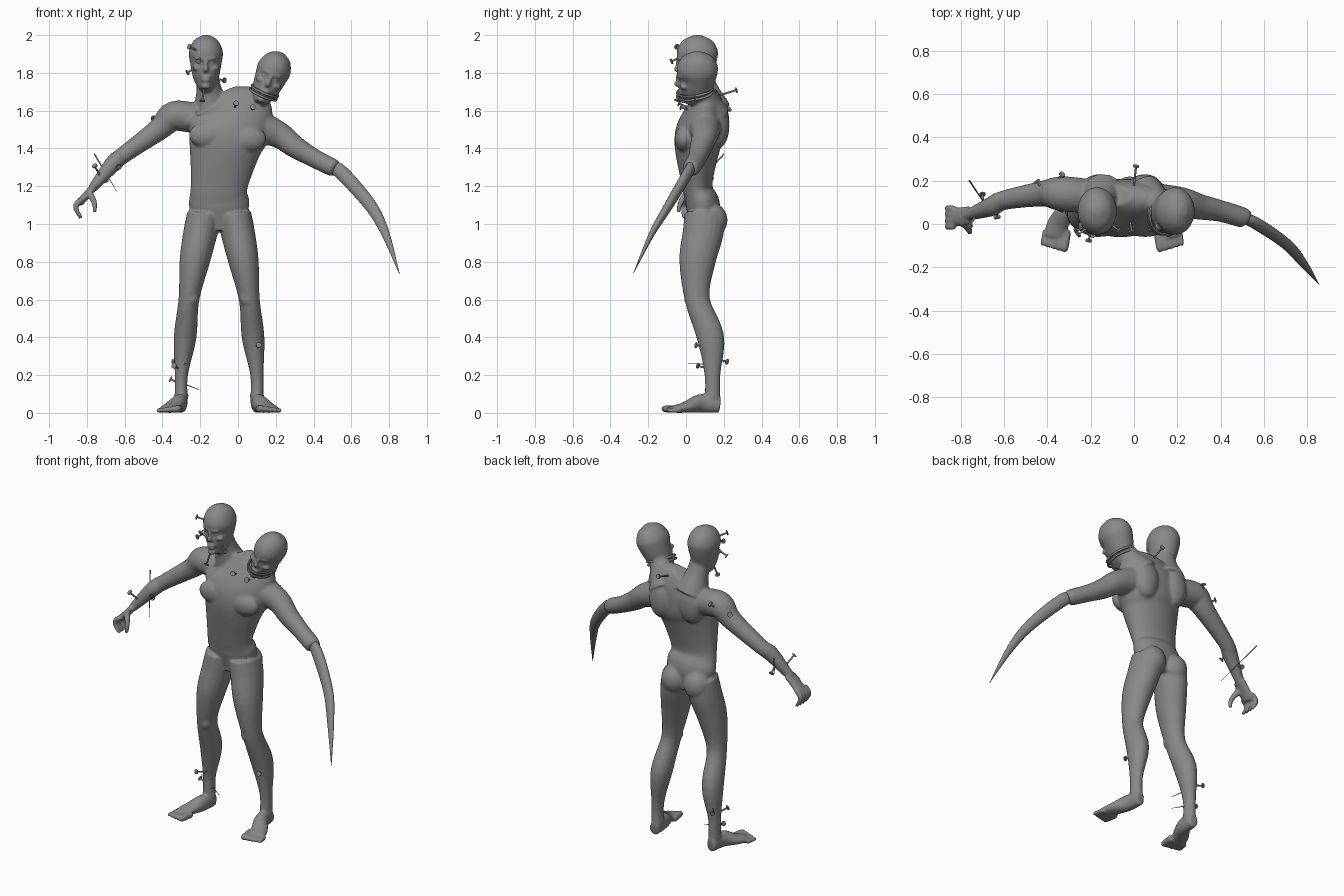
import bpy
import bmesh
import math
from mathutils import Matrix, Vector

cube = bpy.data.objects.get("Cube")
if cube:
    bpy.data.objects.remove(cube, do_unlink=True)

FRONT = Vector((0, -1, 0))
UP = Vector((0, 0, 1))
HERE = Matrix.Identity(4)

grey = bpy.data.materials.new("grey_skin")
grey.use_nodes = True
colour = (.25, .25, .25, 1)
grey.diffuse_color = colour
grey.node_tree.nodes["Principled BSDF"].inputs["Base Color"].default_value = colour


def spline(keys, steps):
    """Smooth curve through key sections."""
    padded = [keys[0] * 2 - keys[1]] + keys + [keys[-1] * 2 - keys[-2]]
    result = []
    for before, start, end, after in zip(padded, padded[1:], padded[2:], padded[3:]):
        leave = (end - before) / 2
        arrive = (after - start) / 2
        for i in range(steps):
            t = i / steps
            ease = t * t * (3 - 2 * t)
            result.append(start.lerp(end, ease) + leave * t * (1 - t) ** 2
                          - arrive * t * t * (1 - t))
    return result + [keys[-1]]


def tube(bm, keys, flat=1, ref=FRONT, sides=20, steps=5, matrix=HERE):
    """Closed loft of ellipses; a key is a position, a radius and maybe a second radius."""
    keys = [Vector(key if len(key) > 4 else (*key, key[-1] * flat)) for key in keys]
    path = spline(keys, steps)
    points = [section.to_3d() for section in map(lambda s: Vector(s[:3]), path)]
    rings = []
    for i, section in enumerate(path):
        ahead = points[min(i + 1, len(points) - 1)]
        behind = points[max(i - 1, 0)]
        along = (ahead - behind).normalized()
        side = ref.cross(along).normalized()
        other = along.cross(side)
        ring = []
        for j in range(sides):
            angle = math.tau * j / sides
            offset = (side * math.cos(angle) * section[3]
                      + other * math.sin(angle) * section[4])
            ring.append(bm.verts.new(matrix @ (points[i] + offset)))
        rings.append(ring)
    for low, high in zip(rings, rings[1:]):
        for j in range(sides):
            bm.faces.new((low[j - 1], low[j], high[j], high[j - 1]))
    bm.faces.new(rings[0][::-1])
    bm.faces.new(rings[-1])


def lump(bm, centre, radii, matrix=HERE):
    """Ellipsoid used for muscle and bone."""
    place = matrix @ Matrix.Translation(centre) @ Matrix.Diagonal((*radii, 1))
    bmesh.ops.create_icosphere(bm, subdivisions=3, radius=1, matrix=place)


def finish(name, bm):
    """Turn the built mesh into a smooth shaded object."""
    bmesh.ops.recalc_face_normals(bm, faces=bm.faces)
    mesh = bpy.data.meshes.new(name)
    bm.to_mesh(mesh)
    bm.free()
    mesh.materials.append(grey)
    obj = bpy.data.objects.new(name, mesh)
    bpy.context.collection.objects.link(obj)
    bpy.ops.object.select_all(action="DESELECT")
    obj.select_set(True)
    bpy.context.view_layer.objects.active = obj
    bpy.ops.object.shade_smooth_by_angle(angle=math.radians(45))
    return obj


body = bmesh.new()

# Torso, with chest muscles and shoulder blades
tube(body, [(-.1, .1, .97, .12, .07), (-.1, .09, 1.1, .16, .09), (-.1, .06, 1.2, .15, .08),
            (-.07, .06, 1.4, .19, .12), (-.05, .08, 1.5, .22, .13),
            (-.06, .11, 1.6, .23, .1), (-.1, .13, 1.68, .1, .05)], sides=32)
for x, z in ((-.16, 1.47), (.05, 1.45)):
    lump(body, (x, -.01, z), (.1, .05, .07))
    lump(body, (x, .17, z + .07), (.08, .06, .12))

# Legs and feet, mirrored about the hip centre
for mirror in (-1, 1):
    hip = Matrix.Translation((-.1, 0, 0)) @ Matrix.Diagonal((mirror, 1, 1, 1))
    tube(body, [(.08, .1, 1.05, .09), (.1, .09, .95, .09), (.13, .06, .8, .08),
                (.16, .06, .6, .055), (.18, .13, .4, .06), (.2, .14, .2, .035),
                (.2, .14, .05, .035)], flat=1.2, matrix=hip)
    lump(body, (.08, .14, 1.02), (.08, .08, .09), hip)   # buttock
    lump(body, (.15, .02, .61), (.04, .03, .05), hip)    # kneecap
    lump(body, (.2, .14, .09), (.04, .02, .02), hip)     # ankle bones
    tube(body, [(.2, .18, .04, .03, .04), (.21, .08, .05, .04, .05),
                (.25, 0, .03, .05, .03), (.27, -.06, .02, .05, .02)], ref=UP, matrix=hip)
    for toe in range(-2, 3):
        size = .017 - .002 * toe
        lean = .025 * toe
        tip = .005 * toe - .1
        tube(body, [(.26 + lean, -.03, size, size), (.27 + lean, tip, size, size * .9),
                    (.27 + lean, tip - size, size, size / 3)],
             ref=UP, sides=12, matrix=hip)

# Right arm and palm
tube(body, [(-.22, .13, 1.56, .08), (-.34, .14, 1.57, .08), (-.42, .14, 1.5, .06),
            (-.6, .11, 1.37, .045), (-.66, .08, 1.32, .045), (-.77, .04, 1.19, .025)])
tube(body, [(-.76, .04, 1.2, .02), (-.84, .03, 1.11, .02)], flat=2.2)

# Fingers and thumb
for finger in range(4):
    y = .028 * finger - .012
    tube(body, [(-.83, y, 1.13, .016), (-.86, y, 1.09, .015),
                (-.83, y, 1.03, .01)], sides=12)
tube(body, [(-.79, .01, 1.17, .02), (-.76, -.03, 1.11, .015), (-.76, -.04, 1.06, .01)], sides=12)

# Left arm, ending in a stump
tube(body, [(.1, .1, 1.52, .09), (.22, .1, 1.47, .07), (.3, .08, 1.41, .06),
            (.4, .06, 1.35, .05), (.5, .03, 1.3, .047), (.52, .02, 1.29, .035)])

# Heads on their necks
heads = []
for centre, base, tilt in (((-.17, .06, 1.85), (-.14, .14, 1.6), 0),
                           ((.17, .06, 1.77), (.05, .13, 1.58), 23)):
    middle = Vector(base).lerp(centre, .5)
    tube(body, [(*base, .1), (*middle, .065), (*centre, .06)])
    head = Matrix.Translation(centre) @ Matrix.Rotation(math.radians(tilt), 4, "Y")
    heads.append(head)
    tube(body, [(0, -.05, -.14, .03, .03), (0, -.02, -.08, .066, .08), (0, 0, 0, .083, .097),
                (0, 0, .06, .09, .11), (0, 0, .12, .065, .08), (0, 0, .15, .02, .02)],
         matrix=head, sides=28)
    lump(body, (0, -.09, .025), (.055, .02, .012), head)   # brow
    lump(body, (0, -.1, -.03), (.014, .024, .02), head)    # nose tip
    lump(body, (0, -.1, 0), (.01, .016, .035), head)       # nose bridge
    lump(body, (0, -.08, -.12), (.026, .02, .018), head)   # chin
    for level in (-.073, -.091):
        lump(body, (0, -.09, level), (.028, .015, .008), head)    # lip
    for s in (-1, 1):
        lump(body, (s * .046, -.07, -.025), (.026, .022, .015), head)   # cheekbone
        lump(body, (s * .032, -.084, .003), (.013, .011, .009), head)   # eye

skin_points = [vert.co.copy() for vert in body.verts]

# Fuse the flesh into one smooth skin
skin = finish("body", body)
remesh = skin.modifiers.new("fuse", "REMESH")
remesh.mode = "VOXEL"
remesh.voxel_size = .0075
remesh.use_smooth_shade = True
soften = skin.modifiers.new("soften", "SMOOTH")
soften.factor = .5
soften.iterations = 5

# Blade growing out of the left forearm
blade = bmesh.new()
tube(blade, [(.48, .03, 1.31, .03), (.55, .01, 1.27, .038), (.7, -.09, 1.1, .033),
             (.78, -.18, .95, .022), (.855, -.28, .735, .001)], flat=.7)
finish("arm_blade", blade)

# Gag straps round the jaw of the left head
for name, level in (("upper_strap", -.07), ("lower_strap", -.09)):
    strap = bmesh.new()
    loop = []
    for i in range(25):
        angle = math.tau * i / 24
        across, back = math.cos(angle), math.sin(angle)
        loop.append((across * .074, back * .093 - .013, level + back * .014, .007))
    tube(strap, loop, ref=UP, sides=8, steps=2, matrix=heads[-1])
    finish(name, strap)


# Nails, each driven from its head into the nearest flesh
def nail(name, x, y, z):
    head = Vector((x, y, z))
    target = min(skin_points, key=lambda point: (point - head).length)
    axis = (target - head).normalized()
    turn = axis.to_track_quat("Z", "Y").to_matrix().to_4x4()
    bm = bmesh.new()
    for radius, length in ((.015, .007), (.005, .1)):
        place = Matrix.Translation(head + axis * length / 2) @ turn
        bmesh.ops.create_cone(bm, cap_ends=True, segments=10, radius1=radius,
                              radius2=radius, depth=length, matrix=place)
    finish(name, bm)


nail("temple_nail", -.26, -.05, 1.94)
nail("cheek_nail", -.27, -.03, 1.8)
nail("brow_nail", -.21, -.08, 1.86)
nail("jaw_nail", -.07, -.03, 1.76)
nail("collar_nail", -.19, -.05, 1.65)
nail("chest_nail", -.01, -.04, 1.64)
nail("throat_nail", .08, -.03, 1.62)
nail("back_nail", .01, .27, 1.71)
nail("shoulder_nail", -.33, .23, 1.61)
nail("upper_arm_nail", -.45, .2, 1.56)
nail("outer_forearm_nail", -.76, -.01, 1.31)
nail("back_forearm_nail", -.7, .14, 1.23)
nail("inner_forearm_nail", -.63, .03, 1.3)
nail("left_shin_nail", .11, .05, .36)
nail("right_shin_nail", -.34, .06, .25)
nail("right_calf_nail", -.34, .22, .27)
nail("right_ankle_nail", -.36, .13, .18)

# Needles
for name, start, end in (("forearm_needle", (-.76, .2, 1.37), (-.64, .02, 1.17)),
                         ("ankle_needle", (-.3, .14, .16), (-.2, .1, .12)),
                         ("shin_needle", (-.29, .15, .26), (-.27, .01, .26))):
    needle = bmesh.new()
    tube(needle, [(*start, .004), (*end, .001)], ref=UP, sides=8, steps=1)
    finish(name, needle)
